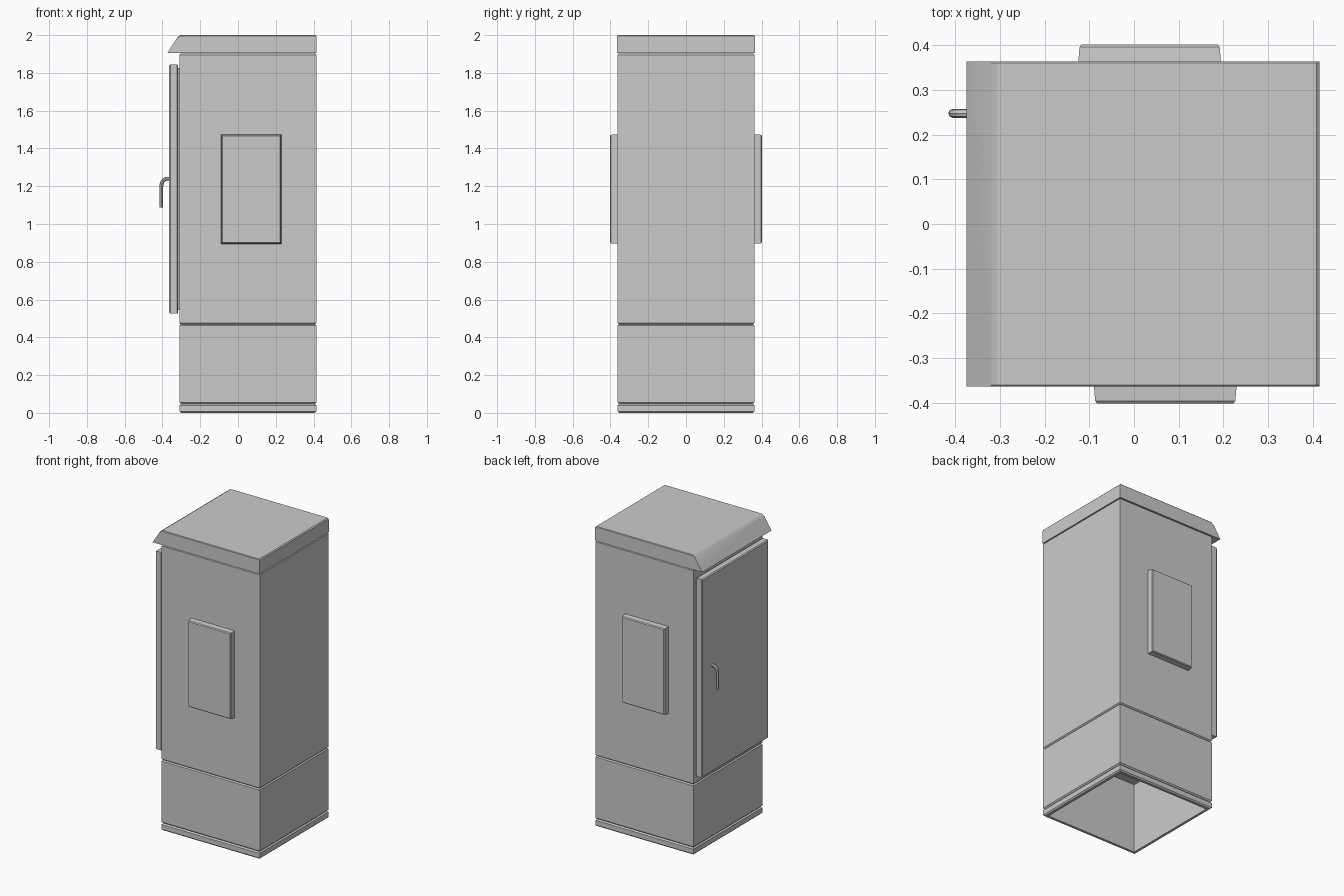
import bpy, bmesh, math
from mathutils import Matrix, Vector

if "Cube" in bpy.data.objects:
    bpy.data.objects.remove(bpy.data.objects["Cube"])

CX, HX, HY = 0.0525, 0.3625, 0.3625   # cabinet centre and half sizes


def finish(bm, name):
    bmesh.ops.recalc_face_normals(bm, faces=bm.faces)
    me = bpy.data.meshes.new(name)
    bm.to_mesh(me)
    bm.free()
    ob = bpy.data.objects.new(name, me)
    bpy.context.collection.objects.link(ob)
    smooth(ob)
    return ob


def smooth(ob):
    bpy.ops.object.select_all(action='DESELECT')
    ob.select_set(True)
    bpy.context.view_layer.objects.active = ob
    bpy.ops.object.shade_smooth_by_angle(angle=math.radians(30))


def loft(name, half, rings, matrix=Matrix(), closed=False):
    """Rectangular rings given as (inset, height); capped, or joined into a hollow ring."""
    bm = bmesh.new()
    loops = []
    for inset, h in rings:
        a, b = half[0] - inset, half[1] - inset
        loops.append([bm.verts.new(matrix @ Vector((sx * a, sy * b, h)))
                      for sx, sy in ((-1, -1), (1, -1), (1, 1), (-1, 1))])
    pairs = list(zip(loops, loops[1:]))
    if closed:
        pairs.append((loops[-1], loops[0]))
    else:
        bm.faces.new(loops[0])
        bm.faces.new(loops[-1])
    for lo, hi in pairs:
        for i in range(4):
            j = (i + 1) % 4
            bm.faces.new((lo[i], lo[j], hi[j], hi[i]))
    return finish(bm, name)


centre = Matrix.Translation((CX, 0, 0))
c = 0.008

# Hollow foot frame and plinth, separated by small grooves
for name, z0, z1 in (("foot_frame", 0.0, 0.048), ("plinth", 0.048, 0.47)):
    loft(name, (HX, HY), [(c, z0), (0, z0 + c), (0, z1 - c), (c, z1),
                          (0.025, z1), (0.025, z0)], centre, closed=True)

# Main cabinet
loft("cabinet_body", (HX, HY), [(c, 0.468), (0, 0.476), (0, 1.896), (c, 1.904)], centre)

# Roof: profile with a sloped eave over the door, extruded along y
bm = bmesh.new()
profile = [(-0.375, 1.904), (-0.318, 1.992), (-0.305, 2.0), (0.409, 2.0),
           (0.415, 1.994), (0.415, 1.904)]
face = bm.faces.new([bm.verts.new((x, -HY - 0.002, z)) for x, z in profile])
ext = bmesh.ops.extrude_face_region(bm, geom=[face])
bmesh.ops.translate(bm, vec=(0, 2 * HY + 0.004, 0),
                    verts=[v for v in ext["geom"] if isinstance(v, bmesh.types.BMVert)])
long_edges = [e for e in bm.edges if abs(e.verts[0].co.y - e.verts[1].co.y) < 1e-5
              and min(v.co.z for v in e.verts) > 1.99]
bmesh.ops.bevel(bm, geom=long_edges, offset=0.004, segments=1, affect='EDGES')
finish(bm, "roof")

# Door on the left side (-x) with a recessed seal behind it
door_m = Matrix.Translation((-0.31, 0, 1.185)) @ Matrix.Rotation(-math.pi / 2, 4, 'Y')
loft("door", (0.66, 0.35), [(0.003, 0.008), (0, 0.012), (0, 0.048), (0.006, 0.054)], door_m)
loft("door_seal", (0.64, 0.33), [(0, -0.002), (0, 0.012)], door_m)

# Side panels, front and back, turned half a circle about the cabinet centre
for name, ang in (("front_panel", 0), ("back_panel", math.pi)):
    m = (centre @ Matrix.Rotation(ang, 4, 'Z') @ Matrix.Translation((0.0175, -HY, 1.185))
         @ Matrix.Rotation(math.pi / 2, 4, 'X'))
    loft(name, (0.16, 0.29), [(0, -0.002), (0.003, 0.034), (0.008, 0.04)], m)

# Bent door handle
path = [(-0.355, 1.239), (-0.378, 1.239)]
path += [(-0.378 - 0.028 * math.sin(t), 1.199 + 0.04 * math.cos(t))
         for t in [math.radians(15 * k) for k in range(1, 7)]]
path.append((-0.406, 1.088))
cu = bpy.data.curves.new("door_handle", 'CURVE')
cu.dimensions = '3D'
cu.bevel_depth = 0.01
cu.bevel_resolution = 2
cu.use_fill_caps = True
sp = cu.splines.new('POLY')
sp.points.add(len(path) - 1)
for p, (x, z) in zip(sp.points, path):
    p.co = (x, 0.248, z, 1)
handle = bpy.data.objects.new("door_handle", cu)
bpy.context.collection.objects.link(handle)
bpy.ops.object.select_all(action='DESELECT')
handle.select_set(True)
bpy.context.view_layer.objects.active = handle
bpy.ops.object.convert(target='MESH')
smooth(bpy.context.view_layer.objects.active)
